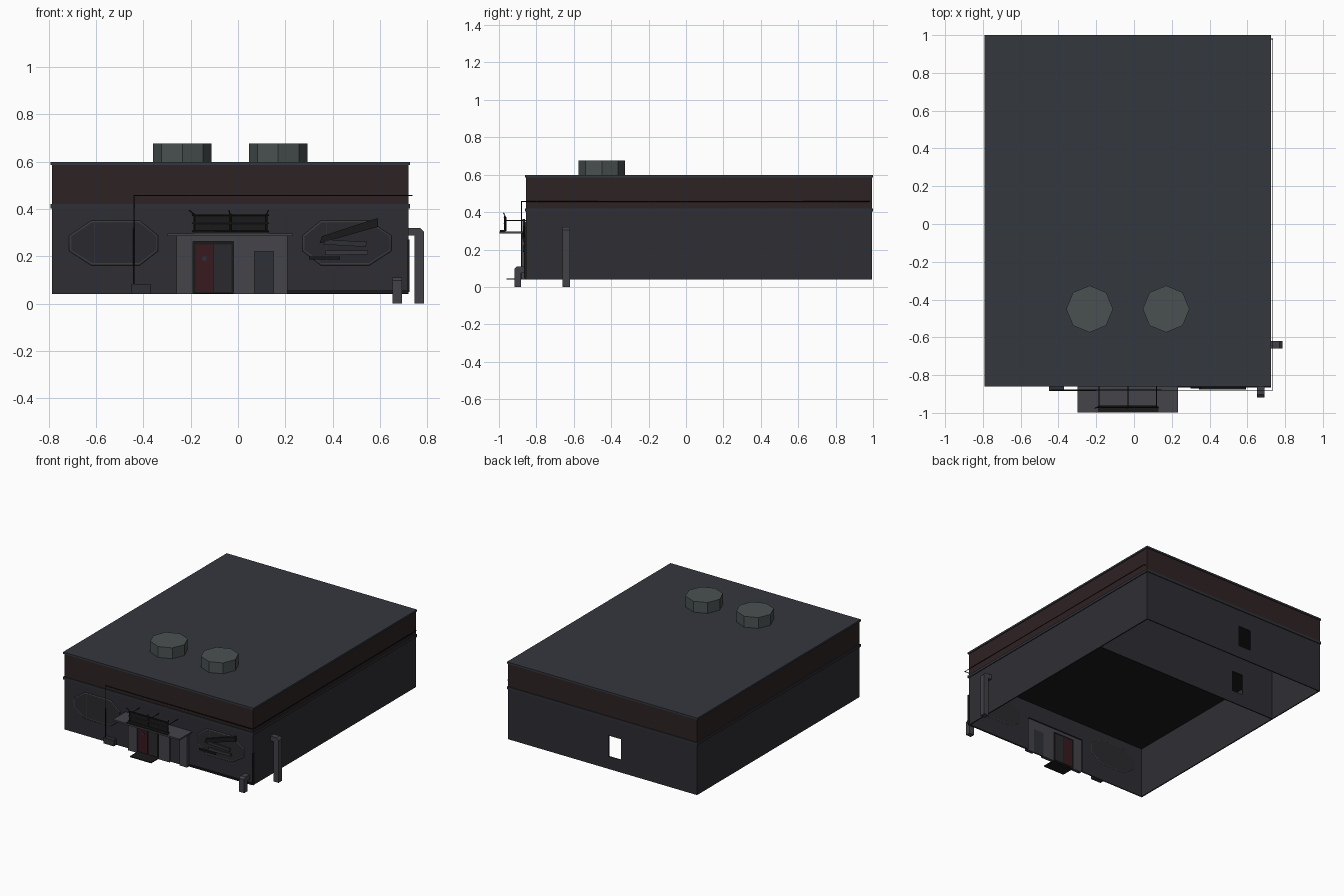
import bpy, bmesh, math
from mathutils import Matrix, Vector

if "Cube" in bpy.data.objects:
    bpy.data.objects.remove(bpy.data.objects["Cube"])


def mat(name, r, g, b):
    m = bpy.data.materials.new(name)
    m.diffuse_color = (r, g, b, 1)
    m.use_nodes = True
    m.node_tree.nodes["Principled BSDF"].inputs["Base Color"].default_value = m.diffuse_color
    return m


WALL = mat("wall_grey", .027, .027, .034)
BRICK = mat("dark_brick", .027, .016, .017)
ROOF = mat("roof_slate", .034, .038, .048)
TRIM = mat("trim_grey", .028, .030, .037)
VENT = mat("vent_green_grey", .068, .083, .083)
PORCH = mat("porch_grey", .058, .056, .068)
RED = mat("door_red", .040, .010, .014)
DARK = mat("near_black", .010, .010, .011)
FRAME = mat("frame_grey", .040, .040, .047)
GLASS = mat("dull_glass", .023, .023, .028)
METAL = mat("pipe_grey", .055, .052, .063)


def finish(name, bm, material):
    bmesh.ops.recalc_face_normals(bm, faces=bm.faces)
    me = bpy.data.meshes.new(name)
    bm.to_mesh(me)
    bm.free()
    me.materials.append(material)
    ob = bpy.data.objects.new(name, me)
    bpy.context.collection.objects.link(ob)
    return ob


def box(name, x, y, z, material):
    """Box from (min, max) pairs."""
    bm = bmesh.new()
    size = Matrix.Diagonal((x[1] - x[0], y[1] - y[0], z[1] - z[0], 1))
    centre = Matrix.Translation((sum(x) / 2, sum(y) / 2, sum(z) / 2))
    bmesh.ops.create_cube(bm, size=1, matrix=centre @ size)
    return finish(name, bm, material)


def ring_wall(name, x, y, z, hx, hz, material):
    """Wall along x with a rectangular opening hx, hz."""
    box(name + "_left", (x[0], hx[0]), y, z, material)
    box(name + "_right", (hx[1], x[1]), y, z, material)
    if hz[1] < z[1]:
        box(name + "_over", hx, y, (hz[1], z[1]), material)
    if hz[0] > z[0]:
        box(name + "_under", hx, y, (z[0], hz[0]), material)


def prism(name, pts, axis, lo, hi, material):
    """Extrude a flat profile; axis 'x' takes (y, z) points, 'y' takes (x, z)."""
    bm = bmesh.new()
    vs = [bm.verts.new((lo, p[0], p[1]) if axis == 'x' else (p[0], lo, p[1])) for p in pts]
    f = bm.faces.new(vs)
    ext = bmesh.ops.extrude_face_region(bm, geom=[f])
    d = Vector((hi - lo, 0, 0)) if axis == 'x' else Vector((0, hi - lo, 0))
    bmesh.ops.translate(bm, vec=d, verts=[g for g in ext["geom"] if isinstance(g, bmesh.types.BMVert)])
    return finish(name, bm, material)


def rod(name, pts, radius, material, cyclic=False):
    """Thin square-section path."""
    cu = bpy.data.curves.new(name, 'CURVE')
    cu.dimensions = '3D'
    cu.bevel_depth = radius
    cu.bevel_resolution = 0
    cu.use_fill_caps = True
    sp = cu.splines.new('POLY')
    sp.points.add(len(pts) - 1)
    for p, c in zip(sp.points, pts):
        p.co = (*c, 1)
    sp.use_cyclic_u = cyclic
    cu.materials.append(material)
    ob = bpy.data.objects.new(name, cu)
    bpy.context.collection.objects.link(ob)
    return ob


X0, X1, Y0, Y1 = -.785, .72, -.855, .995
T = .008

# hollow lower storey, open underneath
ring_wall("front_wall", (X0, X1), (Y0, Y0 + T), (.04, .42), (-.26, .21), (.04, .285), WALL)
ring_wall("back_wall", (X0, X1), (Y1 - T, Y1), (.04, .42), (-.18, -.08), (.13, .28), WALL)
ring_wall("partition", (X0, X1), (.50, .50 + T), (.04, .42), (-.52, -.43), (.13, .28), WALL)
box("left_wall", (X0, X0 + T), (Y0, Y1), (.04, .42), WALL)
box("right_wall", (X1 - T, X1), (Y0, Y1), (.04, .42), WALL)
box("ceiling", (X0 + T, X1 - T), (Y0 + T, Y1 - T), (.405, .42), DARK)

# upper storey, ledges and roof
box("upper_band", (X0, X1), (Y0, Y1), (.42, .588), BRICK)
e = .006
for x in ((X0 - e, X0), (X1, X1 + e)):
    box("side_ledge", x, (Y0 - e, Y1 + e), (.402, .42), TRIM)
for y in ((Y0 - e, Y0), (Y1, Y1 + e)):
    box("end_ledge", (X0, X1), y, (.402, .42), TRIM)
box("roof", (X0 - e, X1 + e), (Y0 - e, Y1 + e), (.585, .598), ROOF)

# roof vents
for x in (-.235, .17):
    bm = bmesh.new()
    bmesh.ops.create_cone(bm, cap_ends=True, segments=8, radius1=.124, radius2=.124,
                          depth=.08, matrix=Matrix.Translation((x, -.45, .636)))
    finish("roof_vent", bm, VENT)

# long eight-sided windows, mirrored about the middle of the front
for side in (-1, 1):
    mid = -.0325
    oct_pts = [(mid + side * (c + .02), z) for c, z in
               ((.29, .225), (.29, .285), (.365, .345), (.565, .345),
                (.655, .285), (.655, .225), (.565, .167), (.365, .167))]
    prism("window_pane", oct_pts, 'y', Y0 - .002, Y0 + .011, GLASS)
    rod("window_frame", [(x, Y0 + .003, z) for x, z in oct_pts], .009, FRAME, True)
    bx = -.605 if side < 0 else .375
    rod("window_bar", [(bx, Y0 + .003, .167), (bx, Y0 + .003, .345)], .006, FRAME)

# boards nailed over the right window
prism("board_slanted", [(.345, .255), (.355, .285), (.59, .362), (.592, .325)], 'y', -.875, -.862, DARK)
prism("board_middle", [(.37, .205), (.37, .225), (.55, .225), (.55, .208)], 'y', -.872, -.862, FRAME)
prism("board_upper", [(.36, .25), (.37, .27), (.545, .262), (.54, .24)], 'y', -.872, -.862, TRIM)
prism("board_low", [(.30, .187), (.30, .2), (.43, .2), (.43, .187)], 'y', -.872, -.862, DARK)

# entrance: panels, double door, canopy and step
P = (-.88, -.857)
box("porch_left", (-.26, -.19), P, (.04, .285), PORCH)
box("porch_middle", (-.018, .07), P, (.04, .285), PORCH)
box("porch_right", (.15, .21), P, (.04, .285), PORCH)
box("porch_over_niche", (.07, .15), P, (.22, .285), PORCH)
box("porch_over_door", (-.19, -.018), P, (.262, .285), PORCH)
box("niche_back", (.07, .15), (-.866, -.857), (.04, .22), TRIM)
box("door_frame", (-.19, -.018), (-.87, -.86), (.04, .262), DARK)
box("door_red_leaf", (-.18, -.106), (-.876, -.856), (.05, .25), RED)
box("door_grey_leaf", (-.101, -.028), (-.876, -.856), (.05, .25), GLASS)
bm = bmesh.new()
bmesh.ops.create_cone(bm, cap_ends=True, segments=8, radius1=.011, radius2=.011, depth=.006,
                      matrix=Matrix.Translation((-.142, -.877, .19)) @ Matrix.Rotation(math.pi / 2, 4, 'X'))
finish("door_porthole", bm, TRIM)
box("canopy", (-.298, .233), (-.998, Y0), (.286, .297), PORCH)
box("doorstep", (-.19, -.02), (-.96, -.86), (.04, .046), DARK)

# blank sign board on a rod frame with stays to the wall
box("sign_board", (-.185, .12), (-.966, -.961), (.30, .375), DARK)
for z in (.305, .34, .373):
    rod("sign_rail", [(-.195, -.972, z), (.13, -.972, z)], .003, FRAME if z == .34 else DARK)
for x in (-.185, -.0325, .12):
    rod("sign_post", [(x, -.97, .297), (x, -.97, .38)], .004, DARK)
    rod("sign_stay", [(x, -.97, .355), (x, Y0, .355)], .003, DARK)
    rod("sign_hook", [(x, -.966, .375), (x * 1.1 - .003, -.975, .395)], .003, DARK)
box("sign_foot", (-.19, .13), (-.995, -.965), (.297, .304), DARK)

# bent vent pipes beside the right wall and at the front corner
prism_pts = [(.745, 0), (.785, 0), (.785, .305), (.77, .32), (.72, .32), (.72, .287), (.745, .287)]
prism("side_pipe", prism_pts, 'y', -.66, -.62, METAL)
prism("front_pipe", [(-.918, 0), (-.882, 0), (-.882, .075), (-.855, .075), (-.855, .11),
                     (-.903, .11), (-.918, .097)], 'x', .652, .692, METAL)

# cable from the meter box up and around the building
rod("cable", [(-.44, -.88, .07), (-.44, -.88, .457), (.735, -.88, .457), (.735, .98, .457),
              (X1, .98, .457)], .003, DARK)
box("meter_box", (-.45, -.37), (-.885, Y0), (.04, .083), TRIM)
box("skirting_pipe", (.21, X1), (-.865, Y0), (.044, .056), DARK)
box("corner_pipe", (X1 - .004, X1 + .005), (-.865, -.85), (.05, .27), DARK)
